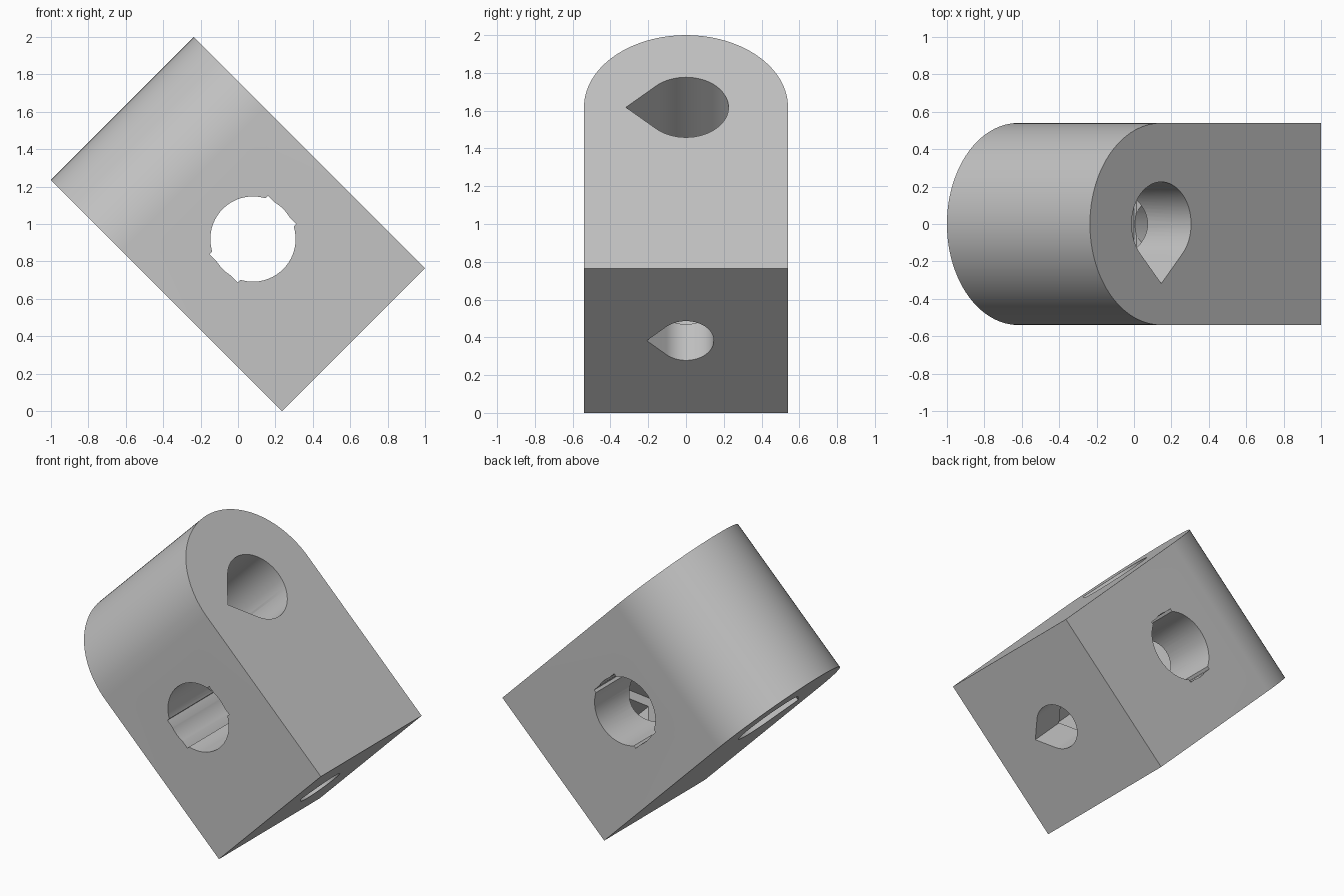
import bpy, bmesh
from math import sin, cos, pi, radians, sqrt
from mathutils import Vector

cube = bpy.data.objects.get("Cube")
if cube:
    bpy.data.objects.remove(cube, do_unlink=True)

# Tilted frame: U along the length, Y across the width, V through the thickness
S = sqrt(0.5)
U, Y, V = Vector((-S, 0, S)), Vector((0, 1, 0)), Vector((S, 0, S))
LENGTH, THICK, HALF = 1.747, 1.081, 0.54
ORIGIN = Vector((LENGTH * S - 1, 0, 0))
EYE_U, CROSS_U, MID_V = LENGTH - HALF, 0.76, THICK / 2

grey = bpy.data.materials.new("light grey")
grey.use_nodes = True
grey.diffuse_color = (0.55, 0.55, 0.55, 1)
grey.node_tree.nodes["Principled BSDF"].inputs["Base Color"].default_value = grey.diffuse_color


def arc(radius, start, end, steps):
    angles = [radians(start + (end - start) * i / steps) for i in range(steps + 1)]
    return [(radius * cos(a), radius * sin(a)) for a in angles]


def teardrop(radius):
    """Circle with a right-angled point towards negative second axis."""
    return arc(radius, -45, 225, 48) + [(0, -radius * sqrt(2))]


def prism(name, profile, center, a, b, along, start, end):
    """Extrude a profile in the a-b plane from start to end along an axis."""
    bm = bmesh.new()
    base = ORIGIN + center
    rings = [[bm.verts.new(base + a * p + b * q + along * d) for p, q in profile]
             for d in (start, end)]
    n = len(profile)
    bm.faces.new(rings[0])
    bm.faces.new(rings[1][::-1])
    for i in range(n):
        j = (i + 1) % n
        bm.faces.new((rings[0][i], rings[1][i], rings[1][j], rings[0][j]))
    bmesh.ops.recalc_face_normals(bm, faces=bm.faces)
    mesh = bpy.data.meshes.new(name)
    bm.to_mesh(mesh)
    bm.free()
    mesh.materials.append(grey)
    obj = bpy.data.objects.new(name, mesh)
    bpy.context.collection.objects.link(obj)
    return obj


# Block with one rounded end
outline = [(0, HALF), (0, -HALF)] + [(EYE_U + p, q) for p, q in arc(HALF, -90, 90, 64)]
block = prism("rounded_block", outline, Vector(), U, Y, V, 0, THICK)

# Bores: eye across the rounded end, stepped lengthwise bore, keyed cross hole
slot = [(0.106, 0.221), (-0.106, 0.221), (-0.106, -0.221), (0.106, -0.221)]
cross = U * CROSS_U + V * MID_V
cutters = [
    prism("eye_cutter", teardrop(0.225), U * EYE_U, U, Y, V, -0.2, THICK + 0.2),
    prism("narrow_bore_cutter", teardrop(0.147), V * MID_V, V, Y, U, -0.2, 0.5),
    prism("wide_bore_cutter", teardrop(0.211), V * MID_V, V, Y, U, 0.27, EYE_U),
    prism("cross_hole_cutter", arc(0.228, 0, 354, 59), cross, U, V, Y, -0.8, 0.8),
    prism("key_slot_cutter", slot, cross, U, V, Y, -0.8, 0.8),
]

bpy.ops.object.select_all(action='DESELECT')
bpy.context.view_layer.objects.active = block
block.select_set(True)
for cutter in cutters:
    cutter.hide_render = True
    mod = block.modifiers.new(cutter.name, 'BOOLEAN')
    mod.operation = 'DIFFERENCE'
    mod.solver = 'EXACT'
    mod.object = cutter
    bpy.ops.object.modifier_apply(modifier=mod.name)
    bpy.data.objects.remove(cutter, do_unlink=True)

bpy.ops.object.shade_smooth_by_angle(angle=radians(25))
